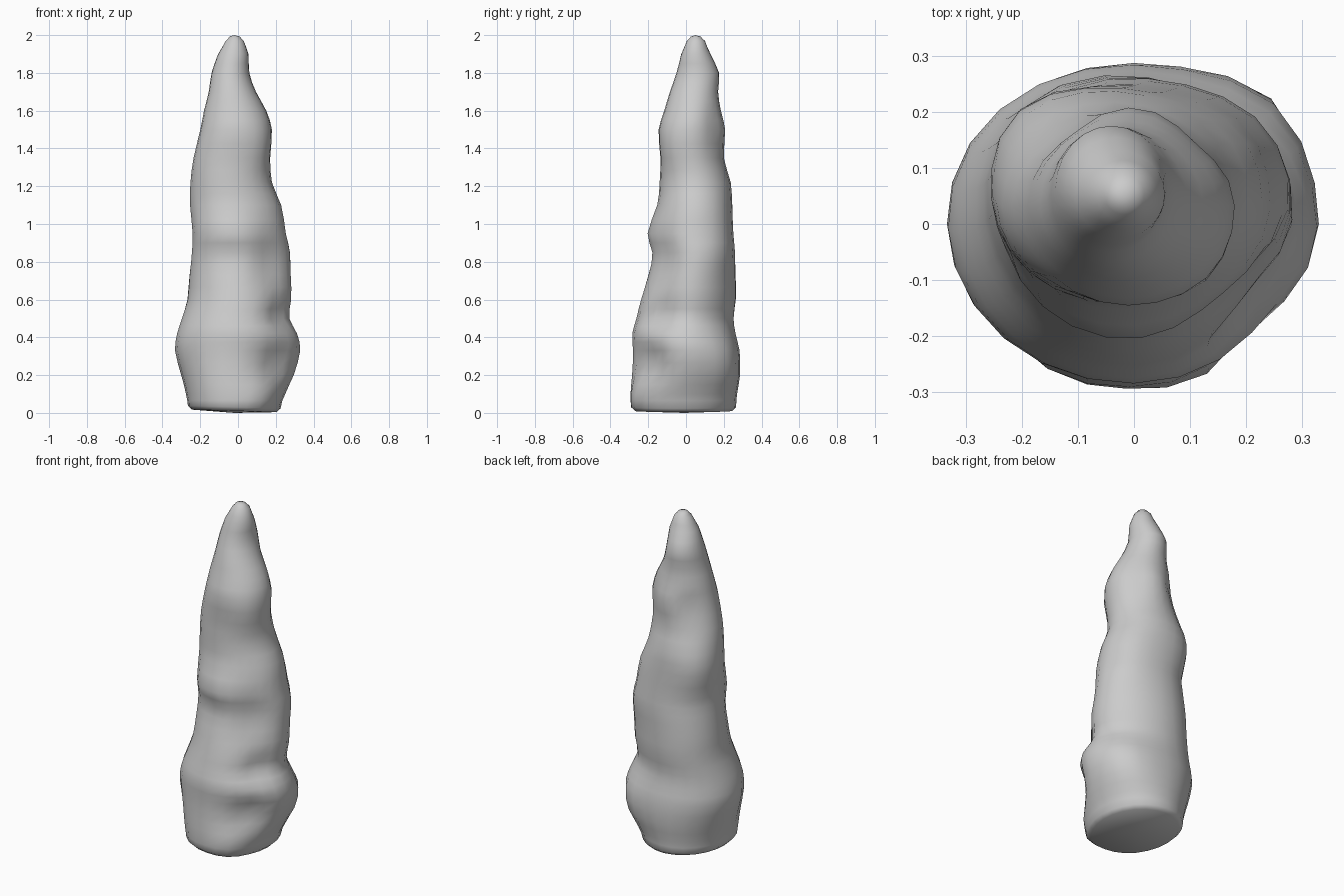
import bpy
import bmesh
from math import sin, cos, pi, exp, radians

if "Cube" in bpy.data.objects:
    bpy.data.objects.remove(bpy.data.objects["Cube"], do_unlink=True)

SIDES = 24

# Height, then reach to the right (-x), left (+x), front (-y) and back (+y)
SECTIONS = [
    (.03, -.265, .225, -.285, .265),
    (.10, -.275, .25, -.285, .27),
    (.20, -.30, .295, -.28, .285),
    (.33, -.33, .33, -.28, .28),
    (.42, -.315, .315, -.285, .255),
    (.50, -.285, .28, -.265, .24),
    (.60, -.25, .29, -.245, .245),
    (.73, -.24, .29, -.215, .245),
    (.85, -.235, .285, -.2, .25),
    (.95, -.235, .26, -.215, .245),
    (1.1, -.25, .23, -.155, .24),
    (1.22, -.25, .18, -.14, .235),
    (1.35, -.235, .17, -.135, .2),
    (1.5, -.2, .18, -.145, .21),
    (1.6, -.18, .15, -.115, .185),
    (1.7, -.155, .095, -.085, .17),
    (1.8, -.14, .06, -.05, .175),
    (1.9, -.105, .055, -.025, .13),
    (1.97, -.065, .03, .005, .1),
    (1.992, -.045, .01, .025, .078),
]

# Lumps and hollows: direction in degrees, height, angular width, tall, depth
LUMPS = [
    (-45, .27, 22, .1, -.06),
    (-30, .52, 22, .09, -.045),
    (-48, .8, 38, .22, -.06),
    (-60, .08, 22, .1, .025),
    (-110, .83, 20, .08, -.015),
    (135, .65, 45, .25, .045),
    (135, 1.1, 30, .15, .03),
    (130, 1.48, 25, .07, -.025),
    (45, .25, 22, .15, .03),
    (45, .95, 25, .15, .015),
    (45, 1.5, 25, .12, -.02),
    (-45, 1.4, 25, .1, .015),
    (-120, .15, 30, .15, .015),
]


def lump_offset(angle, z):
    """Sum of the soft lumps at one place on the surface."""
    total = 0
    for direction, height, width, tall, depth in LUMPS:
        turn = (angle - radians(direction) + pi) % (2 * pi) - pi
        across = turn / radians(width)
        along = (z - height) / tall
        total += depth * exp(-across * across - along * along)
    return total


def between(before, start, end, after):
    """Section halfway along a smooth curve through four sections."""
    middle = [(9 * (b + c) - a - d) / 16
              for a, b, c, d in zip(before, start, end, after)]
    middle[0] = (start[0] + end[0]) / 2
    return middle


def section_ring(bm, z, right, left, front, back):
    """One uneven oval cross-section of the spire."""
    centre_x, centre_y = (right + left) / 2, (front + back) / 2
    radius_x, radius_y = (left - right) / 2, (back - front) / 2
    ring = []
    for i in range(SIDES):
        angle = 2 * pi * i / SIDES
        extra = lump_offset(angle, z)
        x = centre_x + (radius_x + extra) * cos(angle)
        y = centre_y + (radius_y + extra) * sin(angle)
        tilt = -.03 * x if z < .05 else 0
        ring.append(bm.verts.new((x, y, z + tilt)))
    return ring


# Smoothly doubled sections, above a narrow turned-in lip
smooth = [[.01, -.245, .205, -.265, .245]]
for k, section in enumerate(SECTIONS[:-1]):
    following = SECTIONS[k + 1]
    last = SECTIONS[min(k + 2, len(SECTIONS) - 1)]
    smooth += [section, between(SECTIONS[max(k - 1, 0)], section, following, last)]
smooth.append(SECTIONS[-1])

# Spire skin
bm = bmesh.new()
rings = [section_ring(bm, *section) for section in smooth]
for lower, upper in zip(rings, rings[1:]):
    for i in range(SIDES):
        j = (i + 1) % SIDES
        bm.faces.new((lower[i], lower[j], upper[j], upper[i]))

# Rounded tip and nearly flat underside
tip = bm.verts.new((-.02, .05, 2))
foot = bm.verts.new((-.02, -.01, 0))
for i in range(SIDES):
    j = (i + 1) % SIDES
    bm.faces.new((rings[-1][i], rings[-1][j], tip))
    bm.faces.new((rings[0][j], rings[0][i], foot))

bmesh.ops.recalc_face_normals(bm, faces=bm.faces)
mesh = bpy.data.meshes.new("stone_spire")
bm.to_mesh(mesh)
bm.free()
spire = bpy.data.objects.new("stone_spire", mesh)
bpy.context.collection.objects.link(spire)

# Plain grey stone
stone = bpy.data.materials.new("grey_stone")
stone.use_nodes = True
grey = (.6, .6, .6, 1)
stone.diffuse_color = grey
stone.node_tree.nodes["Principled BSDF"].inputs["Base Color"].default_value = grey
mesh.materials.append(stone)

# Soft shading with a crisp base edge
bpy.ops.object.select_all(action="DESELECT")
spire.select_set(True)
bpy.context.view_layer.objects.active = spire
bpy.ops.object.shade_smooth_by_angle(angle=radians(60))
